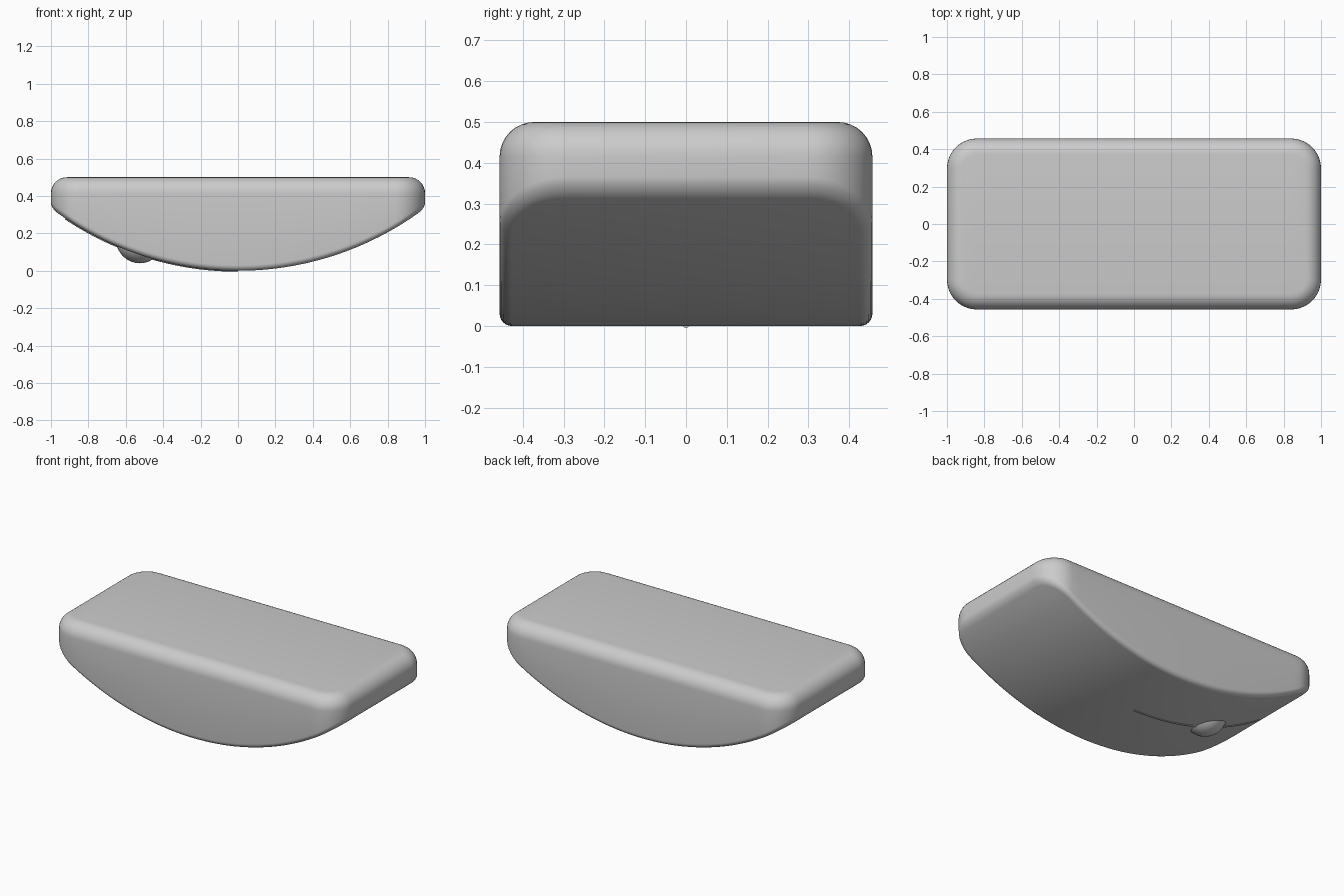
import bpy, bmesh, math
from mathutils import Vector

cube = bpy.data.objects.get("Cube")
if cube:
    bpy.data.objects.remove(cube, do_unlink=True)

HALF_X, HALF_Y, TOP = 1.0, 0.457, 0.5
CORNER, TOP_R, LOW_R = 0.16, 0.085, 0.03
ARC_R = 1.66

grey = bpy.data.materials.new("plain grey")
grey.use_nodes = True
colour = (0.6, 0.6, 0.6, 1)
grey.diffuse_color = colour
grey.node_tree.nodes["Principled BSDF"].inputs["Base Color"].default_value = colour


def belly(x):
    """Height of the curved underside."""
    return ARC_R - math.sqrt(ARC_R ** 2 - x * x)


def finish(obj, name):
    obj.name = name
    obj.data.materials.append(grey)
    bpy.ops.object.select_all(action="DESELECT")
    obj.select_set(True)
    bpy.context.view_layer.objects.active = obj
    bpy.ops.object.shade_smooth_by_angle(angle=math.radians(40))
    return obj


def half_outline(inset):
    """Front half of the rounded rectangle, from one end to the other."""
    r = CORNER - inset
    cx, cy = HALF_X - CORNER, HALF_Y - CORNER
    arc = [(cx + r * math.sin(a), -cy - r * math.cos(a))
           for a in (math.pi / 2 * i / 10 for i in range(11))]
    left = [(-x, y) for x, y in reversed(arc)]
    flat = [(-cx + 2 * cx * i / 40, -cy - r) for i in range(1, 40)]
    return left + flat + arc


def ring(bm, inset, height):
    front = half_outline(inset)
    back = [(x, -y) for x, y in reversed(front)]
    return [bm.verts.new((x, y, height(x))) for x, y in front + back]


def cap(bm, verts):
    """Close a ring with strips running front to back."""
    n = len(verts)
    for i in range(n // 2 - 1):
        bm.faces.new((verts[i], verts[i + 1], verts[n - 2 - i], verts[n - 1 - i]))


# Rocker body: rounded flat top, arched belly with a small rounded rim
bm = bmesh.new()
rings = []
for i in range(7):
    a = math.pi / 2 * i / 6
    rings.append(ring(bm, LOW_R * (1 - math.sin(a)),
                      lambda x, a=a: belly(x) + LOW_R * (1 - math.cos(a))))
for i in range(9):
    a = math.pi / 2 * i / 8
    rings.append(ring(bm, TOP_R * (1 - math.cos(a)),
                      lambda x, a=a: TOP - TOP_R * (1 - math.sin(a))))
for low, high in zip(rings, rings[1:]):
    for i in range(len(low)):
        j = (i + 1) % len(low)
        bm.faces.new((low[i], low[j], high[j], high[i]))
cap(bm, rings[0])
cap(bm, rings[-1])
bmesh.ops.recalc_face_normals(bm, faces=bm.faces)
mesh = bpy.data.meshes.new("rocker_body")
bm.to_mesh(mesh)
bm.free()
body = bpy.data.objects.new("rocker_body", mesh)
bpy.context.collection.objects.link(body)
finish(body, "rocker_body")

# Ball set into the belly
bpy.ops.mesh.primitive_uv_sphere_add(segments=32, ring_count=16, radius=0.127,
                                     location=(-0.525, 0, 0.167))
finish(bpy.context.object, "belly_ball")

# Short axle just breaking the surface on both sides of the ball
start, end = (Vector((x, 0, belly(x) + 0.01)) for x in (-0.66, -0.41))
bpy.ops.mesh.primitive_cylinder_add(vertices=16, radius=0.015,
                                    depth=(end - start).length,
                                    location=(start + end) / 2)
axle = bpy.context.object
axle.rotation_euler = (end - start).to_track_quat("Z", "Y").to_euler()
finish(axle, "ball_axle")

# Thin raised seam along the belly
curve = bpy.data.curves.new("belly_seam", "CURVE")
curve.dimensions = "3D"
curve.bevel_depth = 0.008
curve.bevel_resolution = 2
curve.use_fill_caps = True
line = curve.splines.new("POLY")
line.points.add(24)
for i, p in enumerate(line.points):
    x = -0.92 * i / 24
    p.co = (x, 0, belly(x) + 0.003, 1)
seam = bpy.data.objects.new("belly_seam", curve)
bpy.context.collection.objects.link(seam)
bpy.ops.object.select_all(action="DESELECT")
seam.select_set(True)
bpy.context.view_layer.objects.active = seam
bpy.ops.object.convert(target="MESH")
finish(bpy.context.object, "belly_seam")
